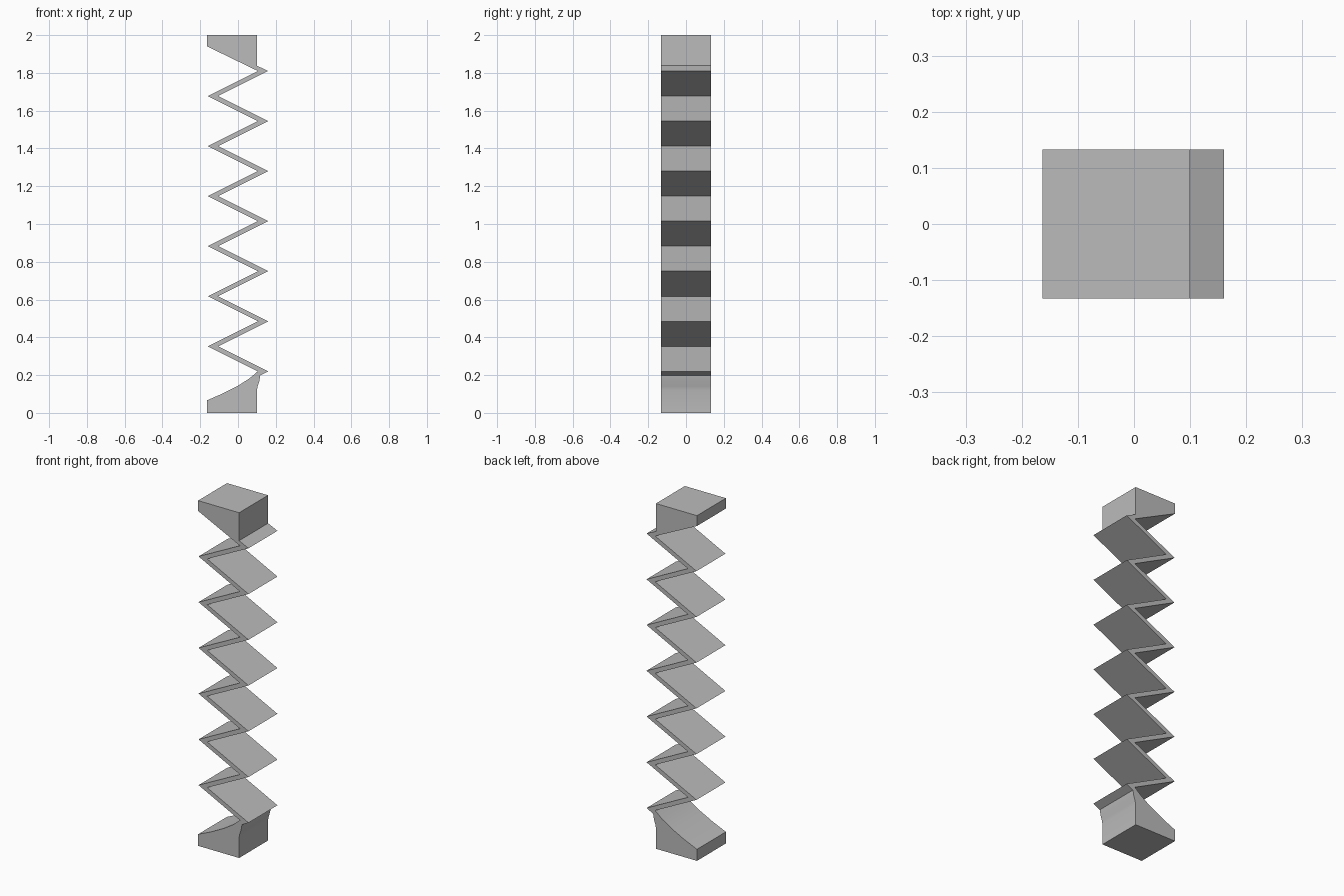
import bpy
import bmesh
from mathutils import Vector

cube = bpy.data.objects.get("Cube")
if cube:
    bpy.data.objects.remove(cube, do_unlink=True)

HALF_DEPTH = 0.1325
PITCH = 0.265      # height of one full zigzag
TOP_TIP = 1.81     # height of the highest right-hand fold
FOLDS = 6
OUTER, INNER = 0.16, 0.105

grey = bpy.data.materials.new("plain_grey")
grey.use_nodes = True
colour = (0.5, 0.5, 0.5, 1)
grey.diffuse_color = colour
grey.node_tree.nodes["Principled BSDF"].inputs["Base Color"].default_value = colour


def zigzag(right_x, left_x):
    """Edge of the folded strip, from the top fold down to the bottom one."""
    points = []
    for i in range(FOLDS):
        z = TOP_TIP - i * PITCH
        points += [(right_x, z), (left_x, z - PITCH / 2)]
    return points + [(right_x, TOP_TIP - FOLDS * PITCH)]


# One continuous outline: top block, folded strip, base block
top_block_right = [(0.1, 2), (0.1, 1.838)]
base_block = [(0.118, 0.198), (0.113, 0.168), (0.104, 0.14), (0.1, 0.12), (0.1, 0),
              (-0.163, 0), (-0.163, 0.067), (-0.08, 0.103), (0, 0.144), (0.06, 0.182)]
top_block_left = [(-0.163, 1.94), (-0.163, 2)]
outline = (top_block_right + zigzag(OUTER, -INNER) + base_block
           + zigzag(INNER, -OUTER)[::-1] + top_block_left)

# Extrude the outline from front to back
bm = bmesh.new()
face = bm.faces.new([bm.verts.new((x, -HALF_DEPTH, z)) for x, z in outline])
extruded = bmesh.ops.extrude_face_region(bm, geom=[face])
moved = [v for v in extruded["geom"] if isinstance(v, bmesh.types.BMVert)]
bmesh.ops.translate(bm, verts=moved, vec=Vector((0, 2 * HALF_DEPTH, 0)))
bmesh.ops.recalc_face_normals(bm, faces=bm.faces)
caps = [f for f in bm.faces if abs(f.normal.y) > 0.9]
bmesh.ops.triangulate(bm, faces=caps)

mesh = bpy.data.meshes.new("zigzag_spring_post")
bm.to_mesh(mesh)
bm.free()
mesh.materials.append(grey)
post = bpy.data.objects.new("zigzag_spring_post", mesh)
bpy.context.collection.objects.link(post)

# Smooth only the gently curved sides of the base block
bpy.ops.object.select_all(action="DESELECT")
post.select_set(True)
bpy.context.view_layer.objects.active = post
bpy.ops.object.shade_smooth_by_angle(angle=0.4)
